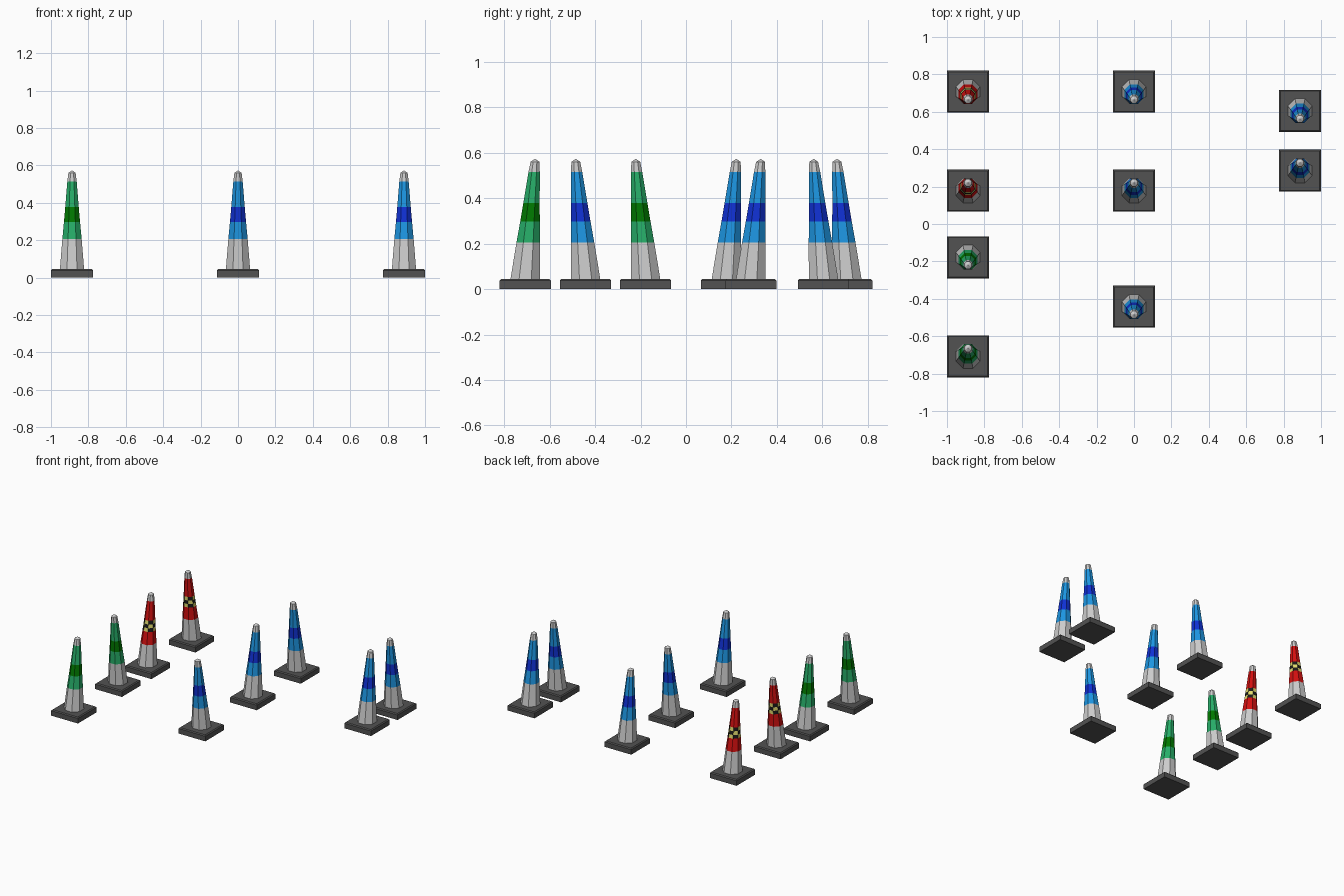
import bpy, bmesh, math

if "Cube" in bpy.data.objects:
    bpy.data.objects.remove(bpy.data.objects["Cube"])

def material(name, rgb):
    m = bpy.data.materials.new(name)
    m.diffuse_color = (*rgb, 1)
    m.use_nodes = True
    m.node_tree.nodes["Principled BSDF"].inputs["Base Color"].default_value = m.diffuse_color
    return m

RUBBER = material("dark_rubber", (0.085, 0.085, 0.085))
WHITE = material("pale_grey", (0.75, 0.75, 0.75))
BLACK = material("black", (0.01, 0.01, 0.01))
YELLOW = material("yellow", (0.75, 0.7, 0.15))
RED = material("red", (0.65, 0.005, 0.005))
BLUE = material("light_blue", (0.012, 0.30, 0.75))
NAVY = material("deep_blue", (0.005, 0.03, 0.65))
GREEN = material("green", (0.02, 0.42, 0.14))
MOSS = material("dark_green", (0.0, 0.19, 0.0))

SIDES, HALF, BASE_TOP = 8, 0.1125, 0.045
# ring heights and radii: body, lower band, three checker rows, upper band, cap
RINGS = [(0.045, 0.070), (0.205, 0.056), (0.298, 0.0465), (0.3245, 0.044),
         (0.351, 0.0415), (0.378, 0.039), (0.515, 0.027), (0.56, 0.021)]
TIP_Z, LEAN = 0.573, 0.043

def finish(bm, name, mats, loc):
    bmesh.ops.recalc_face_normals(bm, faces=bm.faces)
    me = bpy.data.meshes.new(name)
    bm.to_mesh(me)
    bm.free()
    for m in mats:
        me.materials.append(m)
    ob = bpy.data.objects.new(name, me)
    ob.location = loc
    bpy.context.collection.objects.link(ob)

def base(name, x, y):
    # square foot with a narrow chamfer round the top
    bm = bmesh.new()
    bmesh.ops.create_cube(bm, size=1)
    for v in bm.verts:
        v.co = (v.co.x * 2 * HALF, v.co.y * 2 * HALF, (v.co.z + 0.5) * BASE_TOP)
    top = [e for e in bm.edges if all(v.co.z > 0.01 for v in e.verts)]
    bmesh.ops.bevel(bm, geom=top, offset=0.007, segments=1, affect='EDGES')
    finish(bm, name, [RUBBER], (x, y, 0))

def cone(name, x, y, lean, main, mid, alt):
    # eight-sided body sheared along y, coloured ring by ring
    bm = bmesh.new()
    z0, z1 = RINGS[0][0], RINGS[-1][0]
    shift = lambda z: lean * LEAN * (z - z0) / (z1 - z0)
    rings = []
    for z, r in RINGS:
        angles = [(i + 0.5) * math.tau / SIDES for i in range(SIDES)]
        rings.append([bm.verts.new((r * math.cos(a), r * math.sin(a) + shift(z), z))
                      for a in angles])
    slots = [0, 1, 2, 2, 2, 1, 0]
    for j, s in enumerate(slots):
        for i in range(SIDES):
            k = (i + 1) % SIDES
            f = bm.faces.new((rings[j][i], rings[j][k], rings[j + 1][k], rings[j + 1][i]))
            f.material_index = 3 if s == 2 and (i + j) % 2 else s
    # pointed cap and closed bottom
    tip = bm.verts.new((0, shift(z1), TIP_Z))
    for i in range(SIDES):
        bm.faces.new((rings[-1][i], rings[-1][(i + 1) % SIDES], tip))
    bm.faces.new(rings[0])
    finish(bm, name, [WHITE, main, mid, alt], (x, y, 0))

RED_SET, GREEN_SET, BLUE_SET = (RED, BLACK, YELLOW), (GREEN, MOSS, MOSS), (BLUE, NAVY, NAVY)
SIDE = 1 - HALF
# x, y, lean direction along y, colours
LAYOUT = [(-SIDE, 0.7075, -1, RED_SET), (-SIDE, 0.178, 1, RED_SET),
          (-SIDE, -0.178, -1, GREEN_SET), (-SIDE, -0.7075, 1, GREEN_SET),
          (0, 0.7075, -1, BLUE_SET), (0, 0.178, 1, BLUE_SET), (0, -0.442, -1, BLUE_SET),
          (SIDE, 0.605, -1, BLUE_SET), (SIDE, 0.285, 1, BLUE_SET)]
for n, (x, y, lean, cols) in enumerate(LAYOUT, 1):
    base(f"cone_base_{n}", x, y)
    cone(f"cone_body_{n}", x, y, lean, *cols)
